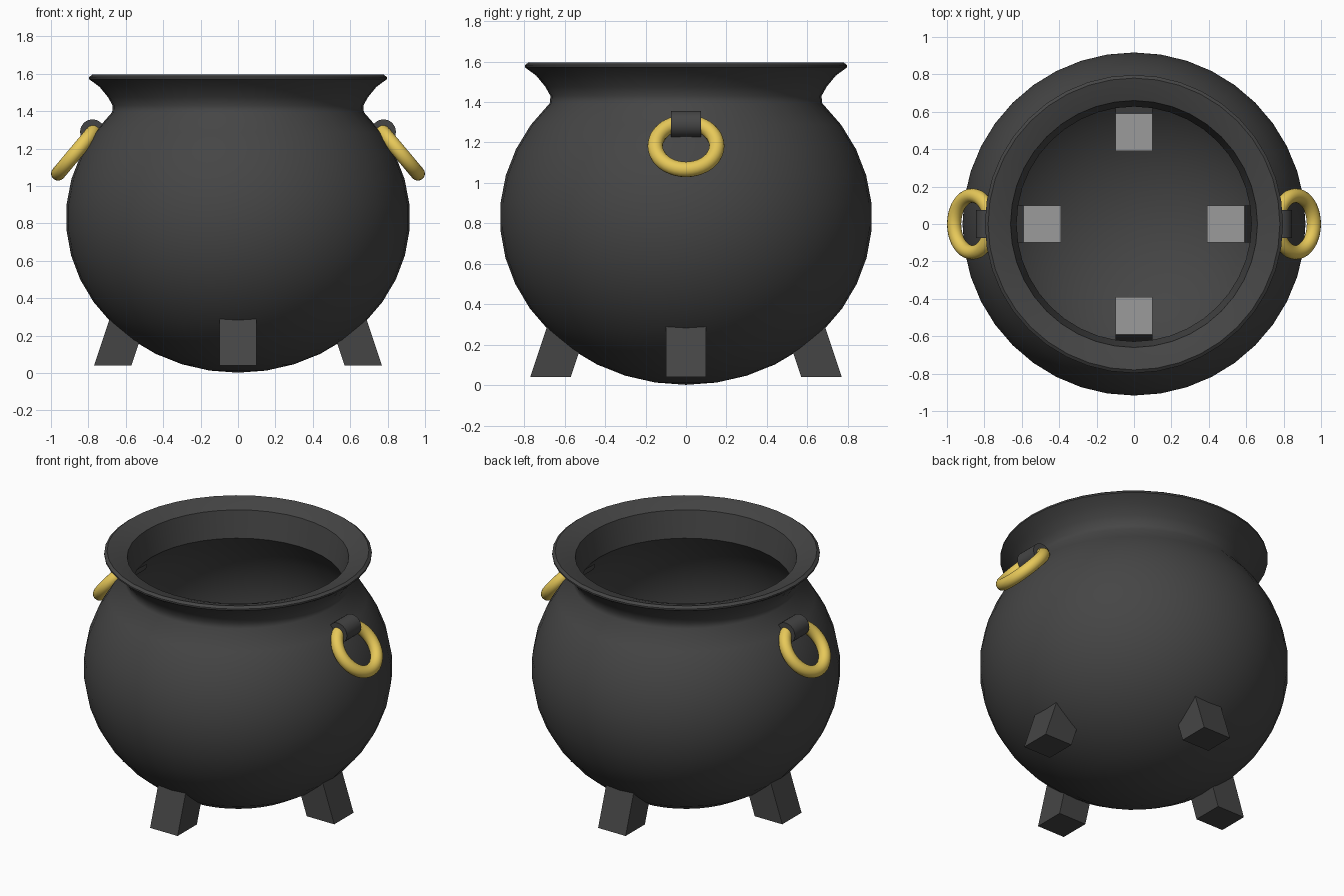
import bpy, bmesh
from math import sin, cos, pi, radians
from mathutils import Matrix

if "Cube" in bpy.data.objects:
    bpy.data.objects.remove(bpy.data.objects["Cube"])


def material(name, r, g, b):
    m = bpy.data.materials.new(name)
    m.diffuse_color = (r, g, b, 1)
    m.use_nodes = True
    m.node_tree.nodes["Principled BSDF"].inputs["Base Color"].default_value = m.diffuse_color
    return m


iron = material("dark_iron", 0.06, 0.06, 0.06)
gold = material("gold", 0.8, 0.58, 0.1)
grey = material("plain_grey", 0.33, 0.33, 0.33)


def add_object(name, bm, *mats):
    bmesh.ops.recalc_face_normals(bm, faces=bm.faces)
    me = bpy.data.meshes.new(name)
    bm.to_mesh(me)
    bm.free()
    for m in mats:
        me.materials.append(m)
    ob = bpy.data.objects.new(name, me)
    bpy.context.collection.objects.link(ob)
    return ob


def smooth(ob, angle):
    bpy.ops.object.select_all(action='DESELECT')
    ob.select_set(True)
    bpy.context.view_layer.objects.active = ob
    bpy.ops.object.shade_smooth_by_angle(angle=radians(angle))


def bowl_arc(r, h, end, n=14):
    # elliptical arc from the bottom pole up to the neck
    angles = [radians(-90 + (90 + end) * i / n) for i in range(n + 1)]
    return [(r * cos(a), 0.83 + h * sin(a)) for a in angles]


# Pot: hollow round bowl with a flared lip, one closed lathe profile
outer = bowl_arc(0.92, 0.828, 43)
lip = [(0.67, 1.43), (0.695, 1.475), (0.74, 1.53), (0.797, 1.572),
       (0.797, 1.582), (0.78, 1.595), (0.72, 1.578), (0.66, 1.555)]
inner = bowl_arc(0.88, 0.79, 44.5)[::-1]
bm = bmesh.new()
verts = [bm.verts.new((r, 0, z)) for r, z in outer + lip + inner]
edges = [bm.edges.new(pair) for pair in zip(verts, verts[1:])]
bmesh.ops.spin(bm, geom=verts + edges, cent=(0, 0, 0), axis=(0, 0, 1),
               angle=2 * pi, steps=40)
bmesh.ops.remove_doubles(bm, verts=bm.verts, dist=0.0005)
smooth(add_object("pot", bm, iron), 40)

# Legs: sheared square posts leaning inward through the bowl wall
for i, side in enumerate(("right", "back", "left", "front")):
    bm = bmesh.new()
    bmesh.ops.create_cube(bm, size=1)
    for v in bm.verts:
        top = v.co.z > 0
        v.co = ((0.49 if top else 0.67) + v.co.x * 0.2,
                v.co.y * 0.2, 0.58 if top else 0.04)
    for f in bm.faces:
        if all(v.co.z > 0.5 for v in f.verts):
            f.material_index = 1
    bm.transform(Matrix.Rotation(i * pi / 2, 4, 'Z'))
    add_object(side + "_leg", bm, iron, grey)

# Handles: a round lug on each side with a gold ring hanging from it
for side, s in (("right", 1), ("left", -1)):
    bm = bmesh.new()
    bmesh.ops.create_cone(bm, cap_ends=True, segments=32, radius1=0.066,
                          radius2=0.066, depth=0.15)
    bm.transform(Matrix.Translation((0.778 * s, 0, 1.29))
                 @ Matrix.Rotation(pi / 2, 4, 'X'))
    smooth(add_object(side + "_lug", bm, iron), 40)

    bpy.ops.mesh.primitive_torus_add(
        major_radius=0.152, minor_radius=0.038, major_segments=40,
        minor_segments=16, location=(0.864 * s, 0, 1.183),
        rotation=(0, radians(50) * s, 0))
    ring = bpy.context.object
    ring.name = side + "_ring"
    ring.data.materials.append(gold)
    smooth(ring, 60)
